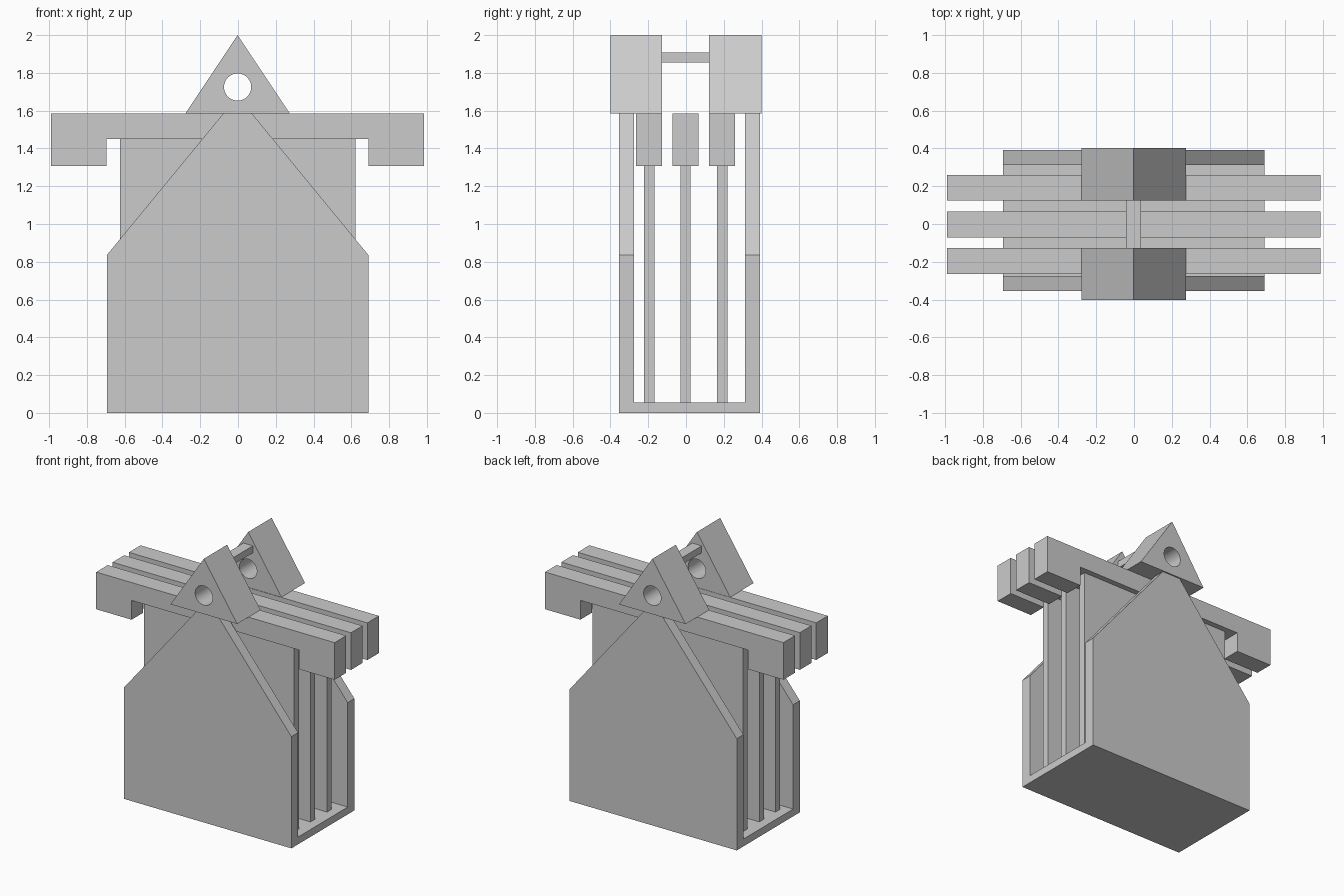
import bpy, math

if "Cube" in bpy.data.objects:
    bpy.data.objects.remove(bpy.data.objects["Cube"])


def prism(name, profile, y0, y1):
    """Extrude an x-z profile (counter-clockwise seen from the front) along y."""
    n = len(profile)
    verts = [(x, y, z) for y in (y0, y1) for x, z in profile]
    faces = [tuple(range(n)), tuple(reversed(range(n, 2 * n)))]
    faces += [(i, i + n, (i + 1) % n + n, (i + 1) % n) for i in range(n)]
    mesh = bpy.data.meshes.new(name)
    mesh.from_pydata(verts, [], faces)
    obj = bpy.data.objects.new(name, mesh)
    bpy.context.collection.objects.link(obj)
    return obj


def box(name, x0, x1, y0, y1, z0, z1):
    return prism(name, [(x0, z0), (x1, z0), (x1, z1), (x0, z1)], y0, y1)


def mirrored(half, cx=-0.002):
    """Complete a right-hand half profile with its mirror image."""
    return [(cx + x, z) for x, z in half] + [(cx - x, z) for x, z in reversed(half)]


# Holder: two pointed outer plates joined by a floor
plate = mirrored([(0.692, 0), (0.692, 0.836), (0.074, 1.587)])
box("holder_floor", -0.694, 0.69, -0.275, 0.312, 0, 0.055)
prism("front_plate", plate, -0.354, -0.275)
prism("back_plate", plate, 0.312, 0.391)

# Three hanging frames: a bar with downturned ends carrying a thin panel
bar = mirrored([(0.694, 1.45), (0.694, 1.306), (0.987, 1.306), (0.987, 1.584)])
for i, y in enumerate((-0.195, -0.002, 0.192)):
    prism(f"hanger_bar_{i + 1}", bar, y - 0.069, y + 0.068)
    box(f"hanging_panel_{i + 1}", -0.624, 0.621, y - 0.027, y + 0.027, 0.055, 1.45)

# Hidden cutter for the round holes
bpy.ops.mesh.primitive_cylinder_add(vertices=48, radius=0.072, depth=1.2,
                                    location=(-0.002, 0, 1.725),
                                    rotation=(math.pi / 2, 0, 0))
cutter = bpy.context.object
cutter.name = "hole_cutter"
cutter.hide_render = True

# Triangular lifting lugs with a round hole
for name, y0, y1 in (("front_lug", -0.401, -0.126), ("back_lug", 0.123, 0.401)):
    lug = prism(name, [(-0.278, 1.586), (0.274, 1.586), (-0.002, 2.0)], y0, y1)
    cut = lug.modifiers.new("hole", 'BOOLEAN')
    cut.object = cutter
    cut.solver = 'EXACT'
    bpy.ops.object.select_all(action='DESELECT')
    lug.select_set(True)
    bpy.context.view_layer.objects.active = lug
    bpy.ops.object.modifier_apply(modifier=cut.name)
    bpy.ops.object.shade_smooth_by_angle(angle=math.radians(30))
bpy.data.objects.remove(cutter)

# Handle bar linking the lugs
box("handle_bar", -0.042, 0.037, -0.126, 0.123, 1.855, 1.907)
